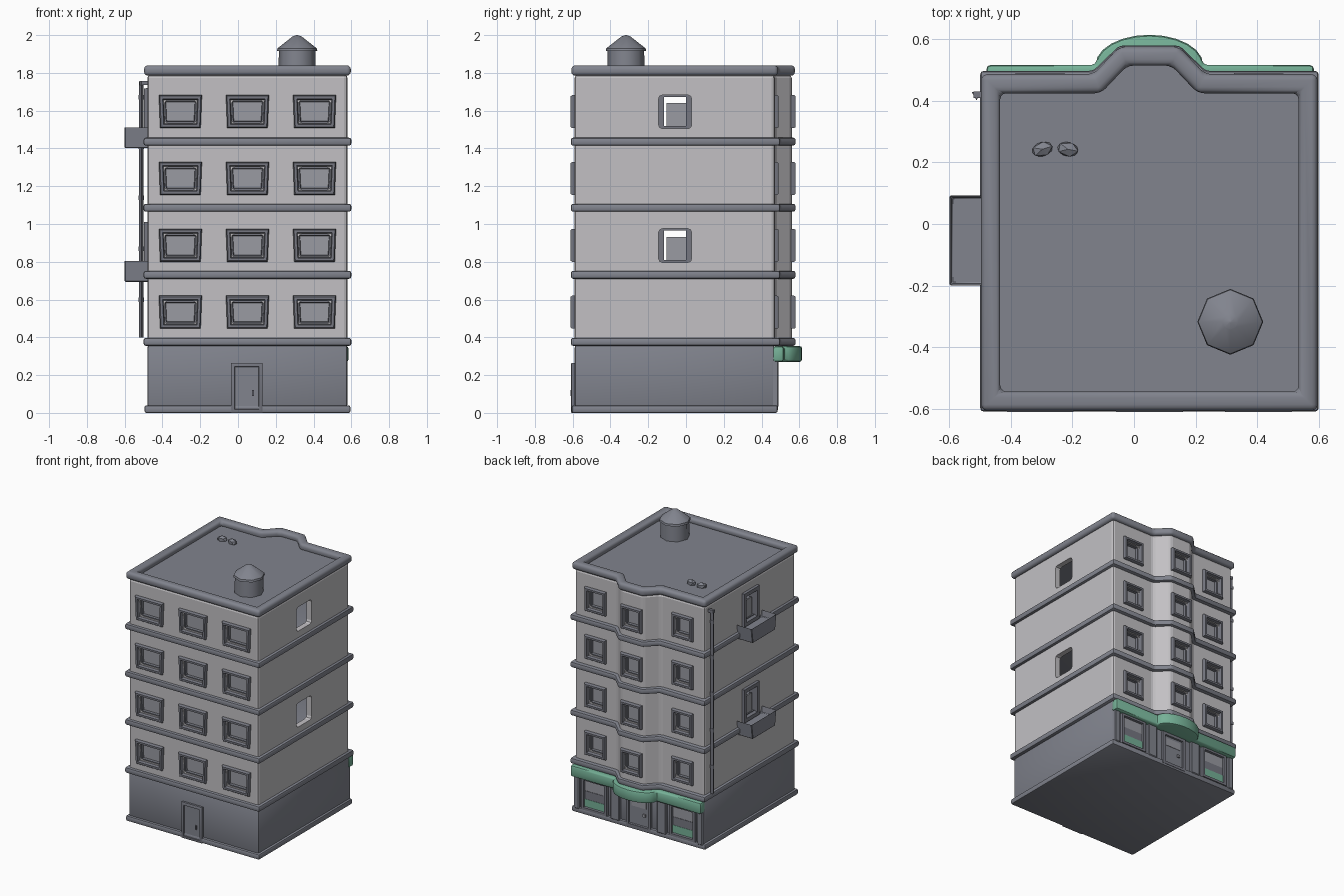
import bpy, bmesh, math
from mathutils import Matrix, Vector

cube = bpy.data.objects.get("Cube")
if cube:
    bpy.data.objects.remove(cube, do_unlink=True)


def material(name, r, g, b):
    m = bpy.data.materials.new(name)
    m.diffuse_color = (r, g, b, 1)
    m.use_nodes = True
    for n in m.node_tree.nodes:
        if n.type == 'BSDF_PRINCIPLED':
            n.inputs["Base Color"].default_value = (r, g, b, 1)
    return m


PLASTER = material("pale plaster", .54, .53, .55)
SLATE = material("slate grey", .22, .23, .27)
FRAME = material("dark slate", .18, .186, .22)
GLASS = material("light glass", .32, .325, .36)
GREEN = material("awning green", .18, .44, .31)


def finish(bm, name, mats, bevel=0.0, segments=2, angle=35):
    mesh = bpy.data.meshes.new(name)
    bm.to_mesh(mesh)
    bm.free()
    ob = bpy.data.objects.new(name, mesh)
    bpy.context.collection.objects.link(ob)
    for m in mats:
        mesh.materials.append(m)
    bpy.ops.object.select_all(action='DESELECT')
    ob.select_set(True)
    bpy.context.view_layer.objects.active = ob
    if bevel:
        mod = ob.modifiers.new("bevel", 'BEVEL')
        mod.width, mod.segments = bevel, segments
        mod.limit_method = 'ANGLE'
        bpy.ops.object.modifier_apply(modifier=mod.name)
    bpy.ops.object.shade_smooth_by_angle(angle=math.radians(angle))
    return ob


def outline(d, bay=True, rear=0.0):
    """Plan of the building, grown outward by d, counter-clockwise."""
    y = .47 + d + rear
    pts = [(-.48 - d, -.59 - d), (.58 + d, -.59 - d), (.58 + d, y)]
    if bay:
        a, b = .175 + .4 * d, .09 + .4 * d
        pts += [(.05 + a, y), (.05 + b, .56 + d), (.05 - b, .56 + d), (.05 - a, y)]
    return pts + [(-.48 - d, y)]


def prism(name, pts, z0, z1, mat, bevel=0.0, hole=None, segments=2):
    bm = bmesh.new()

    def loop(p, z):
        return [bm.verts.new((x, y, z)) for x, y in p]

    def strip(a, b):
        for i in range(len(a)):
            j = (i + 1) % len(a)
            bm.faces.new((a[i], a[j], b[j], b[i]))

    low, high = loop(pts, z0), loop(pts, z1)
    strip(low, high)
    if hole:
        low_in, high_in = loop(hole, z0), loop(hole, z1)
        strip(high, high_in)
        strip(high_in, low_in)
        strip(low_in, low)
    else:
        bm.faces.new(high)
        bm.faces.new(low[::-1])
    return finish(bm, name, [mat], bevel, segments)


def add_box(bm, lo, hi, index=0):
    lo, hi = Vector(lo), Vector(hi)
    mat = Matrix.Translation((lo + hi) / 2) @ Matrix.Diagonal((hi - lo).to_4d())
    verts = bmesh.ops.create_cube(bm, size=1, matrix=mat)["verts"]
    for f in {f for v in verts for f in v.link_faces}:
        f.material_index = index


def place(origin, u, n):
    """Local axes: across, up, outward."""
    m = Matrix((u, (0, 0, 1), n)).transposed().to_4x4()
    m.translation = origin
    return m


def front(x, z):
    return place((x, -.59, z), (1, 0, 0), (0, -1, 0))


def back(x, z, y=.47):
    return place((x, y, z), (-1, 0, 0), (0, 1, 0))


def loft(bm, m, loops, index=0, cap=None, taper=1.0):
    """Nested rectangles (width, height, outward) joined into a frame."""
    rows = []
    for w, h, n in loops:
        p = [(-w * taper, -h), (w * taper, -h), (w, h), (-w, h)]
        rows.append([bm.verts.new(m @ Vector((a / 2, b / 2, n))) for a, b in p])
    for a, b in zip(rows, rows[1:]):
        for i in range(4):
            j = (i + 1) % 4
            bm.faces.new((a[i], a[j], b[j], b[i])).material_index = index
    if cap is not None:
        bm.faces.new(rows[-1]).material_index = cap


# Ground floor, floor bands, roof deck and parapet
prism("base_plinth", outline(.015, False), 0, .04, SLATE, .01)
prism("ground_floor", outline(0, False), .03, .36, SLATE, .015)
for i, z in enumerate((.355, .71, 1.065, 1.415)):
    prism(f"floor_band_{i + 1}", outline(.02, True, .008), z, z + .042, SLATE, .012)
prism("roof_deck", outline(-.01), 1.775, 1.8, SLATE)
prism("parapet", outline(.017), 1.785, 1.84, SLATE, .02, outline(-.045), 3)

# Upper walls, hollow, with openings
walls = prism("upper_walls", outline(0), .375, 1.79, PLASTER, .018, outline(-.04))
FLOORS = [.533 + .354 * i for i in range(4)]
COLUMNS = (-.305, .05, .405)
DOORS = (FLOORS[1], FLOORS[3])
bm = bmesh.new()
for z in FLOORS:
    for x in COLUMNS:
        add_box(bm, (x - .085, -.7, z - .06), (x + .085, -.5, z + .06))
        top = .56 if x == .05 else .47
        add_box(bm, (x - .06, top - .1, z - .06), (x + .06, top + .1, z + .06))
for z in DOORS:
    add_box(bm, (.45, -.145, z - .09), (.7, .03, z + .088))
    add_box(bm, (-.7, -.13, z - .1), (-.4, .015, z + .1))
cutter = finish(bm, "opening_cutter", [PLASTER], .02)
cutter.hide_render = True
bpy.ops.object.select_all(action='DESELECT')
walls.select_set(True)
bpy.context.view_layer.objects.active = walls
mod = walls.modifiers.new("openings", 'BOOLEAN')
mod.operation, mod.solver, mod.object = 'DIFFERENCE', 'EXACT', cutter
bpy.ops.object.modifier_apply(modifier=mod.name)
bpy.data.objects.remove(cutter, do_unlink=True)
bpy.ops.object.shade_flat()


# Windows: outer frame, inner sash, glass
def window(bm, m, w, h, taper=1.0):
    loft(bm, m, [(w, h, -.005), (w, h, .012), (w - .012, h - .012, .021),
                 (w - .04, h - .04, .021), (w - .055, h - .055, -.012),
                 (w - .07, h - .07, -.012), (w - .075, h - .075, -.03)], 0, 1, taper)


bm = bmesh.new()
for z in FLOORS:
    for x in COLUMNS:
        window(bm, front(x, z), .228, .175, .94)
finish(bm, "front_windows", [FRAME, GLASS])
bm = bmesh.new()
for z in FLOORS:
    for x in COLUMNS:
        window(bm, back(x, z, .56 if x == .05 else .47), .17, .175)
finish(bm, "back_windows", [FRAME, GLASS])

# Balconies with door frames and half-open glass doors on the side wall
for i, z in enumerate(DOORS):
    bm = bmesh.new()
    m = place((-.48, -.058, z), (0, -1, 0), (-1, 0, 0))
    loft(bm, m, [(.18, .25, -.005), (.175, .245, .018), (.125, .19, .018),
                 (.115, .155, -.045), (.18, .25, -.045), (.18, .25, -.005)])
    add_box(bm, (-.465, -.103, z - .09), (-.455, 0, z + .045), 1)
    finish(bm, f"balcony_door_{i + 1}", [FRAME, GLASS])
    bm = bmesh.new()
    top, low = z - .08, z - .193
    add_box(bm, (-.6, -.2, low), (-.475, .093, top))
    for v in bm.verts:
        if v.co.z < z - .15:
            v.co.y = -.054 + (v.co.y + .054) * .9
    lid = max(bm.faces, key=lambda f: f.calc_center_median().z)
    bmesh.ops.inset_region(bm, faces=[lid], thickness=.01)
    bmesh.ops.translate(bm, verts=lid.verts, vec=(0, 0, -.05))
    finish(bm, f"balcony_{i + 1}", [SLATE], .004, 1)

# Front door
bm = bmesh.new()
loft(bm, front(.047, .132), [(.168, .264, -.005), (.168, .264, .016), (.155, .25, .02),
                             (.13, .226, .02), (.125, .222, .012)], 0, 1)
add_box(bm, (.075, -.611, .09), (.085, -.6, .12), 0)
finish(bm, "front_door", [FRAME, SLATE])

# Shop front: windows with green sill panels, pillars and door
bm = bmesh.new()
for x in (-.31, .41):
    loft(bm, back(x, .155), [(.21, .235, -.005), (.21, .235, .02),
                             (.17, .2, .02), (.165, .195, .004)], 0, 1)
    add_box(bm, (x - .083, .46, .06), (x + .083, .479, .115), 2)
    add_box(bm, (x - .083, .46, .115), (x + .083, .477, .175), 0)
finish(bm, "shop_windows", [FRAME, GLASS, GREEN])
bm = bmesh.new()
for x, w in ((-.455, .045), (-.14, .075), (.24, .075), (.555, .045)):
    add_box(bm, (x - w / 2, .45, .03), (x + w / 2, .49, .3))
finish(bm, "shop_pillars", [SLATE], .006, 1)
bm = bmesh.new()
loft(bm, back(.05, .14), [(.2, .25, -.005), (.2, .25, .018), (.16, .21, .018), (.155, .205, .006)], 0, 1)
add_box(bm, (-.01, .46, .17), (.11, .479, .225), 2)
add_box(bm, (-.005, .46, .11), (.015, .485, .13), 2)
finish(bm, "shop_door", [FRAME, SLATE, GLASS])

# Awning with a rounded middle
arc = [(.05 + .175 * math.cos(a), .517 + .098 * math.sin(a))
       for a in [math.pi * k / 12 for k in range(13)]]
prism("awning", [(-.48, .46), (.585, .46), (.585, .517)] + arc + [(-.48, .517)],
      .27, .354, GREEN, .014)

# Drainpipe with joints and an elbow to the wall
bm = bmesh.new()


def pipe(r, z0, z1):
    bmesh.ops.create_cone(bm, cap_ends=True, segments=3, radius1=r, radius2=r, depth=z1 - z0,
                          matrix=Matrix.Translation((-.512, .42, (z0 + z1) / 2))
                          @ Matrix.Rotation(math.pi, 4, 'Z'))


pipe(.013, .4, 1.755)
for z in (.6, .87, 1.14, 1.41, 1.67):
    pipe(.018, z - .012, z + .012)
add_box(bm, (-.522, .41, 1.735), (-.47, .43, 1.757))
finish(bm, "drainpipe", [FRAME])

# Roof vent with conical cap, and two small stones
bm = bmesh.new()
for r1, r2, z0, z1 in ((.1, .096, 1.79, 1.925), (.107, .104, 1.915, 1.93),
                       (.104, .025, 1.93, 1.992), (.025, .004, 1.992, 2.0)):
    bmesh.ops.create_cone(bm, cap_ends=True, segments=8, radius1=r1, radius2=r2, depth=z1 - z0,
                          matrix=Matrix.Translation((.313, -.318, (z0 + z1) / 2)))
finish(bm, "roof_vent", [SLATE], angle=50)
for i, x in enumerate((-.298, -.215)):
    bm = bmesh.new()
    bmesh.ops.create_icosphere(bm, subdivisions=1, radius=.035, matrix=Matrix.Translation(
        (x, .243, 1.81)) @ Matrix.Rotation(.3 - i * .5, 4, 'Z') @ Matrix.Diagonal((1.1, .75, .7, 1)))
    finish(bm, f"roof_stone_{i + 1}", [SLATE])
